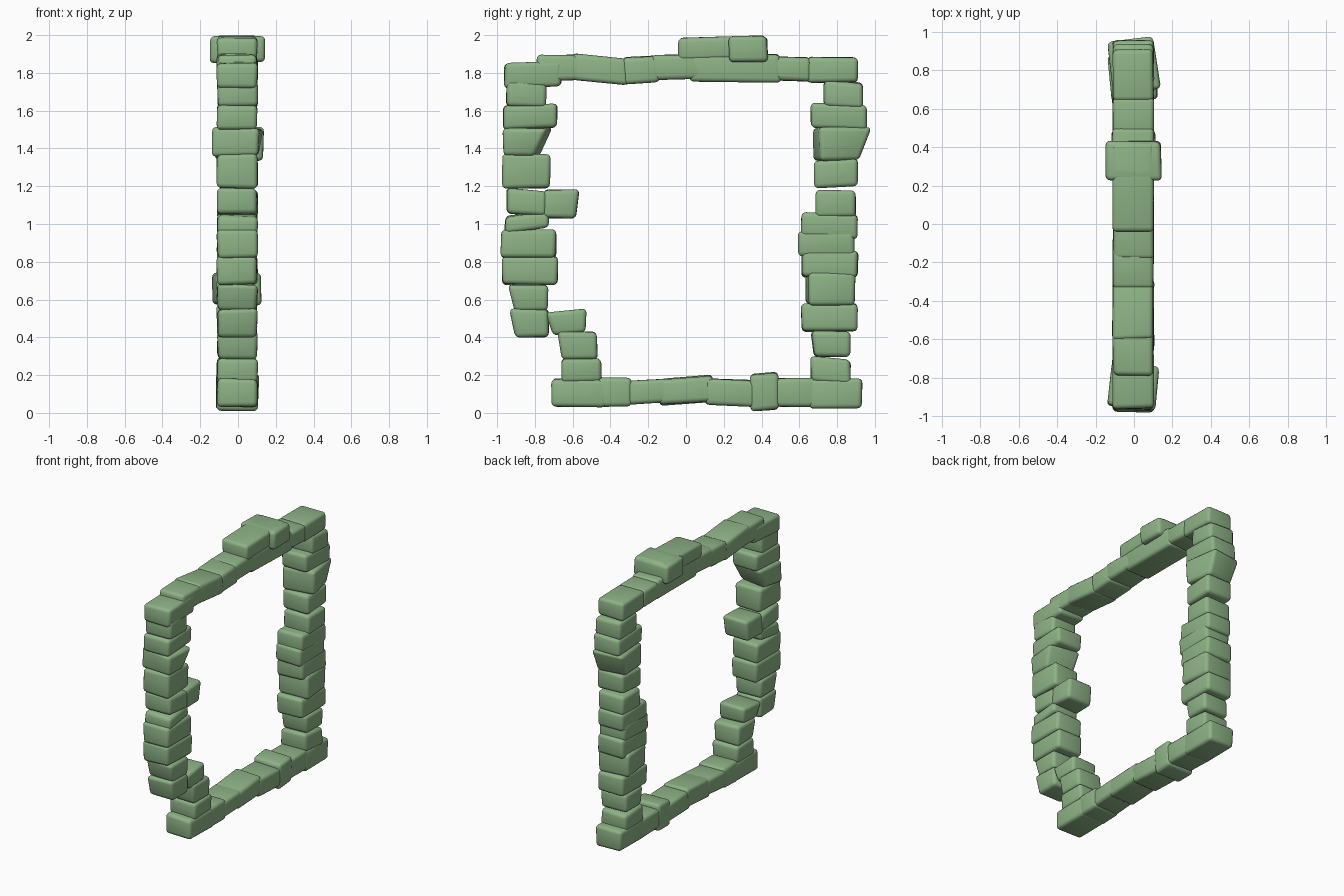
import bpy
import bmesh
import random
from math import radians
from mathutils import Matrix, Vector

cube = bpy.data.objects.get("Cube")
if cube:
    bpy.data.objects.remove(cube, do_unlink=True)

random.seed(4)

# One mossy stone colour
moss = bpy.data.materials.new("moss_green_stone")
moss.use_nodes = True
moss.diffuse_color = (0.27, 0.45, 0.24, 1)
shader = moss.node_tree.nodes["Principled BSDF"]
shader.inputs["Base Color"].default_value = moss.diffuse_color
shader.inputs["Roughness"].default_value = 0.9


def stone(name, y0, y1, z0, z1, slope=0, taper=0, half_width=0.106, yaw=0):
    """Rounded block. slope lifts its back end, taper pulls in the lower back
    edge (positive) or lower front edge (negative), yaw turns it about z."""
    bm = bmesh.new()
    bmesh.ops.create_cube(bm, size=2)
    centre = Vector((-0.004, (y0 + y1) / 2, (z0 + z1) / 2))
    half_y, half_z = (y1 - y0) / 2, (z1 - z0) / 2 - abs(slope) / 2
    for v in bm.verts:
        x, y, z = v.co
        narrow = max(taper * y, 0) if z < 0 else 0
        v.co = (x * (half_width - narrow / 4),
                y * (half_y - narrow),
                z * half_z + y * slope / 2)
        v.co += Vector([random.uniform(-0.005, 0.005) for axis in "xyz"])
    bm.transform(Matrix.Translation(centre) @ Matrix.Rotation(radians(yaw), 4, "Z"))
    bmesh.ops.bevel(bm, geom=bm.edges[:], offset=0.024, segments=3,
                    profile=0.5, affect="EDGES", clamp_overlap=True)
    for face in bm.faces:
        face.smooth = True
    mesh = bpy.data.meshes.new(name)
    bm.to_mesh(mesh)
    bm.free()
    mesh.materials.append(moss)
    bpy.context.collection.objects.link(bpy.data.objects.new(name, mesh))


def course(name, blocks):
    for number, (size, extra) in enumerate(blocks, 1):
        stone(f"{name}_{number}", *size, **extra)


# Front pillar, from the lintel down to the stepped foot
course("front_pillar_stone", [
    ((-.96, -.66, 1.72, 1.86), dict(slope=.01)),
    ((-.95, -.74, 1.62, 1.76), {}),
    ((-.97, -.68, 1.50, 1.64), dict(slope=.01)),
    ((-.96, -.72, 1.36, 1.51), dict(taper=.07, half_width=.125, yaw=-6)),
    ((-.97, -.72, 1.19, 1.37), {}),
    ((-.95, -.74, 1.04, 1.19), dict(slope=-.02)),
    ((-.96, -.73, .95, 1.07), dict(slope=.03)),
    ((-.98, -.69, .82, .97), {}),
    ((-.975, -.68, .68, .83), {}),
    ((-.94, -.73, .54, .68), dict(taper=-.03)),
    ((-.935, -.73, .40, .55), dict(taper=-.03)),
    ((-.74, -.53, .41, .55), dict(slope=.02, taper=-.04)),
    ((-.68, -.47, .28, .43), dict(taper=-.02)),
    ((-.66, -.45, .16, .29), {}),
])
stone("front_pillar_jutting_stone", -.76, -.56, 1.03, 1.18, taper=.02)

# Sill along the ground
course("sill_stone", [
    ((-.71, -.42, .03, .18), {}),
    ((-.47, -.29, .035, .185), {}),
    ((-.33, -.10, .04, .18), dict(slope=.015)),
    ((-.14, .14, .04, .20), dict(slope=.02)),
    ((.10, .37, .035, .18), dict(slope=-.01)),
    ((.34, .49, .01, .215), dict(slope=.01, half_width=.112)),
    ((.46, .69, .035, .18), {}),
    ((.65, .93, .025, .18), {}),
])

# Back pillar, from the sill upwards
course("back_pillar_stone", [
    ((.66, .87, .15, .30), dict(slope=-.02)),
    ((.66, .87, .295, .435), dict(taper=-.02)),
    ((.61, .91, .43, .58), {}),
    ((.64, .885, .57, .74), dict(half_width=.12, yaw=5)),
    ((.61, .91, .72, .86), {}),
    ((.595, .89, .83, .96), {}),
    ((.61, .91, .92, 1.06), dict(slope=-.01)),
    ((.69, .90, 1.04, 1.18), {}),
    ((.68, .91, 1.19, 1.345), dict(slope=.01)),
    ((.69, .97, 1.335, 1.51), dict(taper=.07, half_width=.122, yaw=8)),
    ((.66, .955, 1.50, 1.64), dict(slope=-.01)),
    ((.73, .935, 1.61, 1.76), dict(slope=-.015)),
])

# Lintel across the top
course("lintel_stone", [
    ((-.79, -.54, 1.76, 1.895), {}),
    ((-.60, -.31, 1.735, 1.905), dict(slope=-.03)),
    ((-.34, -.14, 1.74, 1.89), dict(slope=.01)),
    ((-.18, .08, 1.76, 1.90), dict(slope=.01)),
    ((.02, .50, 1.75, 1.90), {}),
    ((.46, .66, 1.75, 1.89), dict(slope=-.01)),
    ((.64, .91, 1.75, 1.885), {}),
])

# Loose stones resting on the lintel
stone("cap_stone", -.04, .42, 1.865, 2.0, slope=.012)
stone("cap_cross_stone", .23, .43, 1.855, 1.995, half_width=.145)
